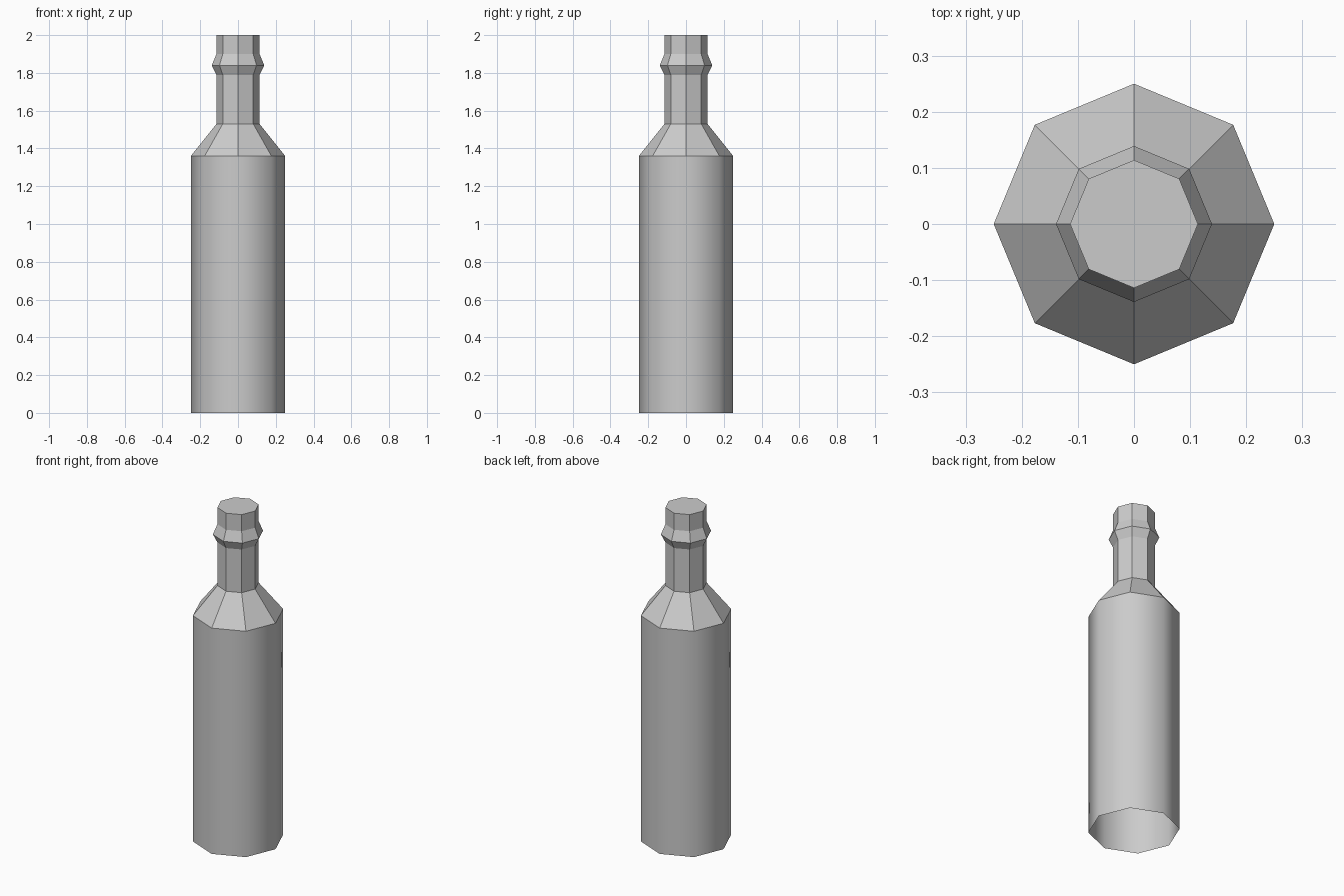
import bpy, bmesh, math

cube = bpy.data.objects.get("Cube")
if cube:
    bpy.data.objects.remove(cube, do_unlink=True)

SIDES = 8

grey = bpy.data.materials.new("light_grey")
grey.use_nodes = True
grey.diffuse_color = (0.6, 0.6, 0.6, 1)
grey.node_tree.nodes["Principled BSDF"].inputs["Base Color"].default_value = (0.6, 0.6, 0.6, 1)


def lathe(name, profile, smooth=False, cap_top=False):
    """Turn (radius, height) points into an eight-sided part."""
    bm = bmesh.new()
    rings = []
    for r, z in profile:
        angles = [math.tau * i / SIDES for i in range(SIDES)]
        rings.append([bm.verts.new((r * math.cos(a), r * math.sin(a), z)) for a in angles])
    for low, high in zip(rings, rings[1:]):
        for i in range(SIDES):
            j = (i + 1) % SIDES
            face = bm.faces.new((low[i], low[j], high[j], high[i]))
            face.smooth = smooth
    if cap_top:
        bm.faces.new(rings[-1])
    mesh = bpy.data.meshes.new(name)
    bm.to_mesh(mesh)
    bm.free()
    mesh.materials.append(grey)
    obj = bpy.data.objects.new(name, mesh)
    bpy.context.collection.objects.link(obj)
    return obj


# Smooth body, open underneath
lathe("bottle_body", [(0.25, 0), (0.25, 1.36)], smooth=True)

# Faceted shoulder
lathe("bottle_shoulder", [(0.25, 1.36), (0.114, 1.53)])

# Faceted neck with a raised collar and a closed mouth
lathe("bottle_neck",
      [(0.114, 1.53), (0.114, 1.79), (0.139, 1.84), (0.114, 1.9), (0.114, 2)],
      cap_top=True)
